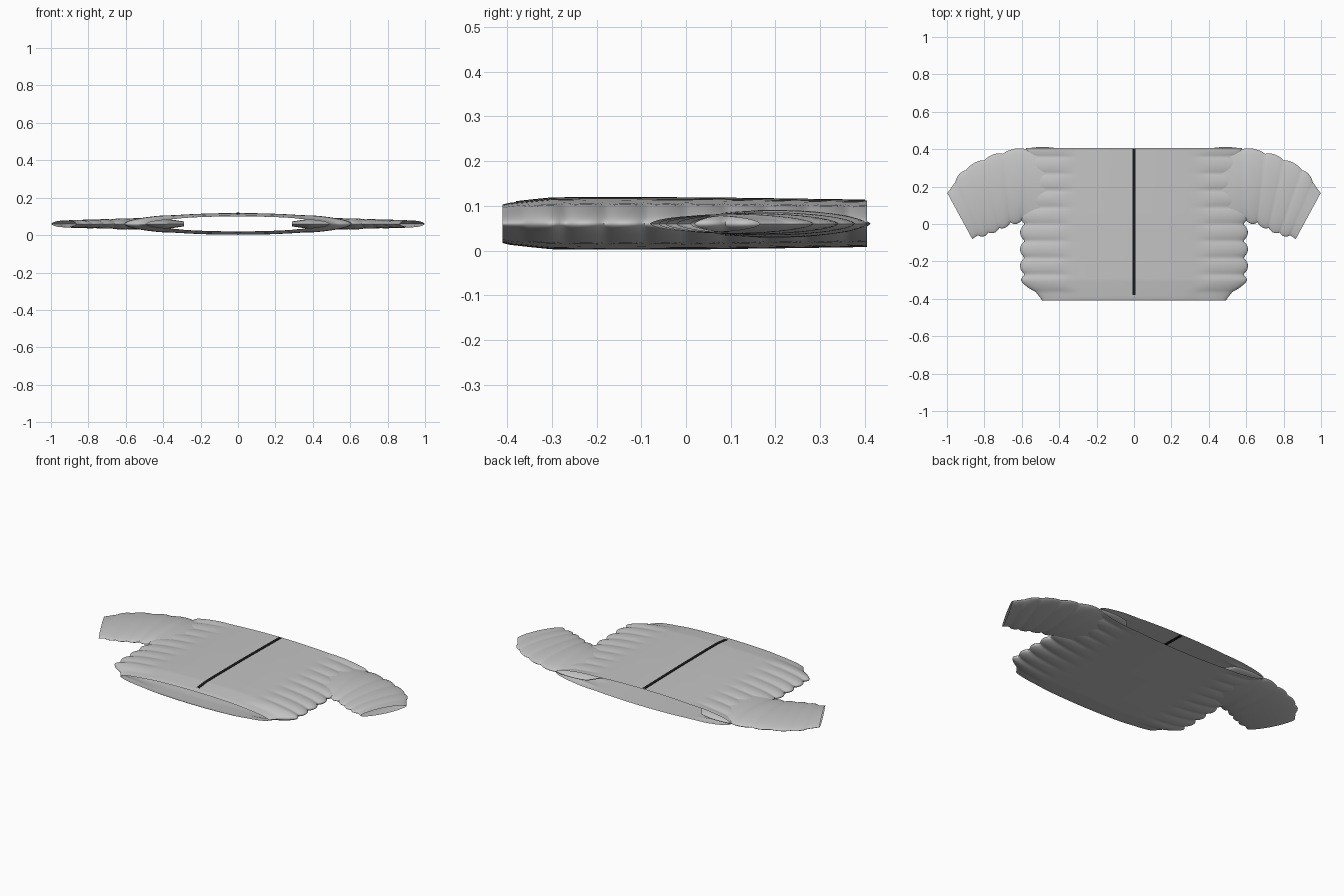
import bpy, math

if "Cube" in bpy.data.objects:
    bpy.data.objects.remove(bpy.data.objects["Cube"])

ZC = 0.06


def material(name, v):
    m = bpy.data.materials.new(name)
    m.diffuse_color = (v, v, v, 1)
    m.use_nodes = True
    m.node_tree.nodes["Principled BSDF"].inputs["Base Color"].default_value = m.diffuse_color
    return m


GREY = material("jacket grey", 0.55)
BLACK = material("zip black", 0.01)


def lerp(table, t):
    """Piecewise linear lookup in rows of (key, values...)."""
    for a, b in zip(table, table[1:]):
        if t <= b[0]:
            f = (t - a[0]) / (b[0] - a[0])
            return [p + (q - p) * f for p, q in zip(a[1:], b[1:])]
    return list(table[-1][1:])


def loft(name, rings, mat):
    """Open tube through equal-length closed rings."""
    n = len(rings[0])
    verts = [p for r in rings for p in r]
    faces = [(i * n + j, i * n + (j + 1) % n, (i + 1) * n + (j + 1) % n, (i + 1) * n + j)
             for i in range(len(rings) - 1) for j in range(n)]
    me = bpy.data.meshes.new(name)
    me.from_pydata(verts, [], faces)
    me.materials.append(mat)
    ob = bpy.data.objects.new(name, me)
    bpy.context.collection.objects.link(ob)
    bpy.context.view_layer.objects.active = ob
    ob.select_set(True)
    import_normals(ob)
    bpy.ops.object.shade_smooth_by_angle(angle=math.radians(50))
    ob.select_set(False)
    return ob


def import_normals(ob):
    bpy.ops.object.mode_set(mode='EDIT')
    bpy.ops.mesh.select_all(action='SELECT')
    bpy.ops.mesh.normals_make_consistent(inside=False)
    bpy.ops.object.mode_set(mode='OBJECT')


def puff(t):
    """Quilted scallop, 0 at the seam and 1 at the crown."""
    return abs(math.sin(math.pi * t)) ** 0.7


# Body: y, half width, half height
BODY = [(-0.41, 0.49, 0.043), (-0.395, 0.50, 0.047), (-0.34, 0.545, 0.053),
        (-0.30, 0.58, 0.057), (-0.2, 0.582, 0.058), (0.05, 0.58, 0.057),
        (0.2, 0.575, 0.055), (0.405, 0.55, 0.052)]


def body_ring(y, inset=0.0, n=96):
    hw, hh = lerp(BODY, y)
    p = puff((y + 0.36) / 0.09) if y > -0.36 else 0
    ring = []
    for k in range(n):
        a = 2 * math.pi * k / n
        c, s = math.cos(a), math.sin(a)
        side = min(1, max(0, (abs(c) - 0.58) / 0.1))
        x = (hw - inset + 0.028 * p * side) * c
        h = (hh - inset) * abs(s) ** 1.05 * (1 + side * (0.14 * p - 0.07))
        ring.append((x, y, ZC + math.copysign(h, s)))
    return ring


N = 90
loft("jacket_body", [body_ring(-0.41 + 0.815 * i / N) for i in range(N + 1)], GREY)

# Turned-in hem facing inside the lower opening
lining = loft("hem_lining", [body_ring(-0.41 + 0.012 * i, 0.003) for i in range(12)], GREY)
lining.data.flip_normals()

# Sleeve: step, upper edge x y, lower edge x y, half height
SLEEVE = [(0, 0.29, 0.27, 0.29, 0.08, 0.014), (1, 0.38, 0.395, 0.38, -0.06, 0.028),
          (2, 0.58, 0.40, 0.60, 0.02, 0.030), (3, 0.70, 0.375, 0.66, 0.01, 0.025),
          (4, 0.80, 0.34, 0.72, -0.02, 0.023), (5, 0.90, 0.285, 0.78, -0.045, 0.021),
          (6, 0.955, 0.225, 0.835, -0.06, 0.020), (7, 0.998, 0.165, 0.865, -0.08, 0.019)]


def sleeve_ring(t, sx, n=40):
    ux, uy, lx, ly, hh = lerp(SLEEVE, t)
    p = puff(t) if 1 < t < 6 else 0
    cx, cy, dx, dy = (ux + lx) / 2, (uy + ly) / 2, (ux - lx) / 2, (uy - ly) / 2
    grow = 1 + 0.018 / math.hypot(dx, dy) * p * 0.8
    ring = []
    for k in range(n):
        a = 2 * math.pi * k / n
        c, s = math.cos(a) * grow, math.sin(a)
        h = hh * abs(s) ** 1.2 * (0.95 + 0.12 * p)
        ring.append((sx * (cx + dx * c), cy + dy * c, ZC + math.copysign(h, s)))
    return ring


for side, sx in (("left", -1), ("right", 1)):
    loft(side + "_sleeve", [sleeve_ring(7 * i / 70, sx) for i in range(71)], GREY)

# Zip following the crown of the chest, showing on both sides of the cloth
zip_rings = []
for i in range(41):
    y = -0.38 + 0.78 * i / 40
    z = ZC + lerp(BODY, y)[1]
    zip_rings.append([(-0.009, y, z - 0.002), (0.009, y, z - 0.002),
                      (0.009, y, z + 0.002), (-0.009, y, z + 0.002)])
loft("front_zip", zip_rings, BLACK)
